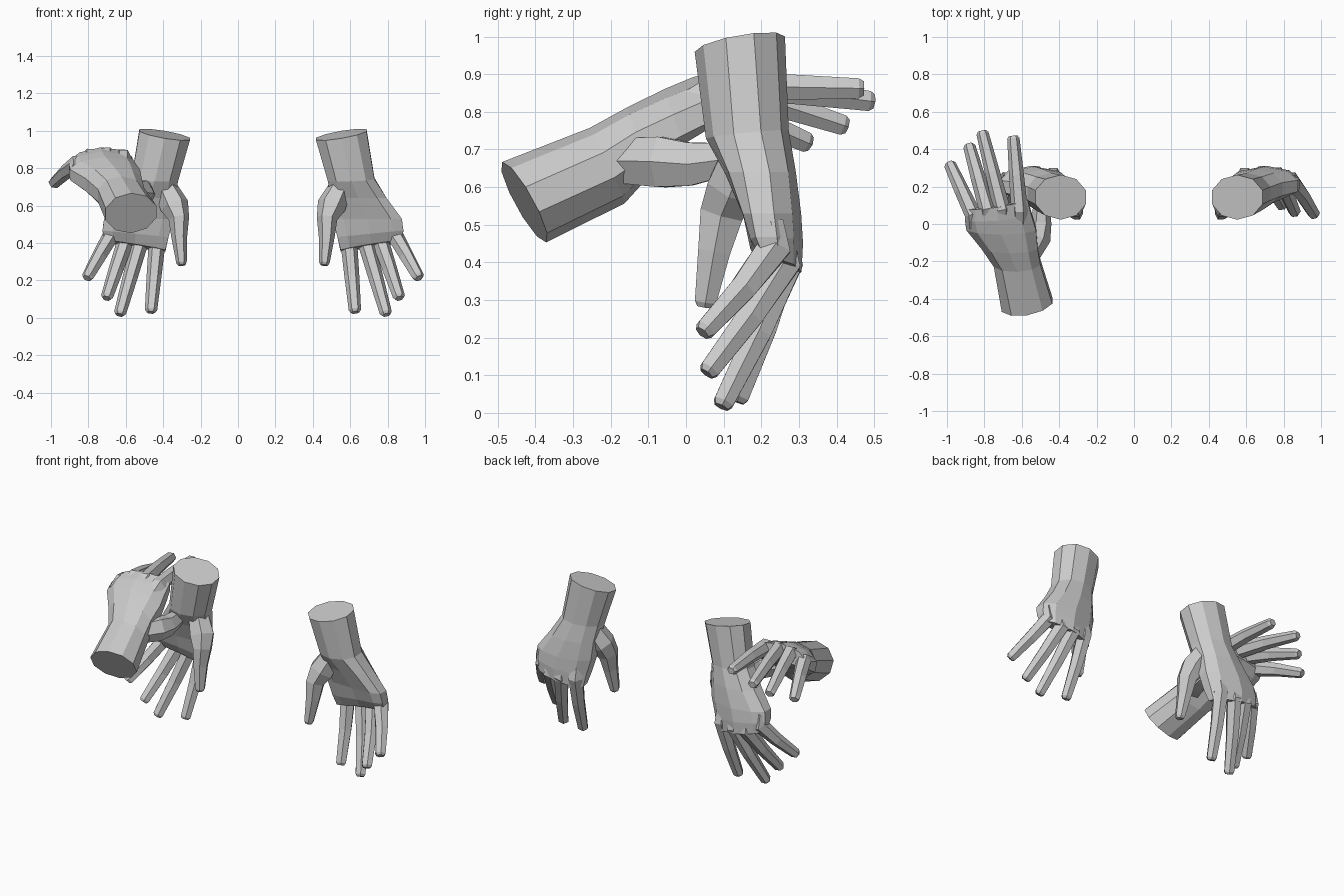
import bpy, bmesh
from math import cos, sin, tau, radians
from mathutils import Vector, Matrix

cube = bpy.data.objects.get("Cube")
if cube:
    bpy.data.objects.remove(cube)

clay = bpy.data.materials.new("grey_clay")
clay.use_nodes = True
colour = (0.6, 0.6, 0.6, 1)
clay.diffuse_color = colour
clay.node_tree.nodes["Principled BSDF"].inputs["Base Color"].default_value = colour


def loft(bm, rings):
    """Skin a list of point rings and cap both ends."""
    loops = [[bm.verts.new(p) for p in ring] for ring in rings]
    n = len(loops[0])
    for a, b in zip(loops, loops[1:]):
        for i in range(n):
            j = (i + 1) % n
            bm.faces.new((a[i], a[j], b[j], b[i]))
    bm.faces.new(loops[0])
    bm.faces.new(loops[-1])


def section(cx, cy, z, rx, ry, tilt_x, tilt_y, arch, power, n=10):
    """Squarish cross-section, tilted and arched across the hand."""
    ring = []
    for k in range(n):
        c, s = cos(tau * (k + 0.5) / n), sin(tau * (k + 0.5) / n)
        u = abs(c) ** power * (1 if c > 0 else -1) * 1.03
        v = abs(s) ** power * (1 if s > 0 else -1)
        ring.append(Vector((cx + rx * u, cy + ry * v - arch * u * u,
                            z + tilt_x * rx * u + tilt_y * ry * v)))
    return ring


def digit(bm, path, n=6):
    """Tube along (x, y, z, half width, half depth) points with a bevelled tip."""
    pts = [Vector(p[:3]) for p in path]
    rings = []
    for i, p in enumerate(path):
        d = (pts[min(i + 1, len(pts) - 1)] - pts[max(i - 1, 0)]).normalized()
        side = (Vector((1, 0, 0)) - d * d.x).normalized()
        up = d.cross(side)
        ring = [pts[i] + side * p[3] * cos(tau * k / n) + up * p[4] * 1.1 * sin(tau * k / n)
                for k in range(n)]
        rings.append(ring)
    tip = pts[-1] + d * 0.014
    rings.append([tip + (q - pts[-1]) * 0.7 for q in rings[-1]])
    loft(bm, rings)


# Forearm, wrist and palm, from the cut end to the knuckles
PALM = [
    (0.552, 0.143, 0.98, 0.138, 0.12, 0.17, 0.17, 0.0, 1.0),
    (0.605, 0.163, 0.74, 0.127, 0.11, 0.04, 0.1, 0.0, 0.95),
    (0.645, 0.197, 0.64, 0.152, 0.095, 0.0, 0.0, 0.01, 0.85),
    (0.69, 0.228, 0.53, 0.188, 0.078, 0.0, 0.0, 0.025, 0.8),
    (0.708, 0.243, 0.45, 0.178, 0.068, 0.1, 0.0, 0.03, 0.75),
    (0.712, 0.257, 0.385, 0.165, 0.05, 0.16, -0.2, 0.03, 0.75),
]

# Knuckle and tip of each finger
FINGERS = [
    ((0.592, 0.258, 0.41), (0.625, 0.14, 0.042)),
    ((0.685, 0.268, 0.40), (0.79, 0.10, 0.028)),
    ((0.765, 0.262, 0.40), (0.86, 0.063, 0.115)),
    ((0.84, 0.235, 0.44), (0.963, 0.052, 0.222)),
]

THUMB = [
    (0.56, 0.17, 0.72, 0.06, 0.06),
    (0.50, 0.125, 0.60, 0.078, 0.07),
    (0.476, 0.095, 0.53, 0.055, 0.06),
    (0.474, 0.075, 0.43, 0.042, 0.045),
    (0.462, 0.052, 0.295, 0.028, 0.03),
]


def build_hand(name, matrix):
    bm = bmesh.new()
    loft(bm, [section(*s) for s in PALM])
    for knuckle, tip in FINGERS:
        a, b = Vector(knuckle), Vector(tip)
        root = a + Vector((0, -0.01, 0.07))
        middle = a.lerp(b, 0.5) + Vector((0, 0.008, 0))
        digit(bm, [(*root, 0.04, 0.035), (*a, 0.045, 0.045),
                   (*middle, 0.04, 0.036), (*b, 0.033, 0.028)])
    digit(bm, THUMB)
    bm.transform(matrix)
    bmesh.ops.recalc_face_normals(bm, faces=bm.faces[:])
    mesh = bpy.data.meshes.new(name)
    bm.to_mesh(mesh)
    bm.free()
    mesh.materials.append(clay)
    bpy.context.collection.objects.link(bpy.data.objects.new(name, mesh))


# Two hanging hands, mirrored
mirror = Matrix.Translation((0.16, 0, 0)) @ Matrix.Scale(-1, 4, (1, 0, 0))
build_hand("left_hanging_hand", Matrix.Identity(4))
build_hand("right_hanging_hand", mirror)

# Reaching hand, swung up and back about its wrist
wrist = Matrix.Translation((0.392, -0.143, -0.98))
place = Matrix.Translation((-0.572, -0.43, 0.56))
build_hand("reaching_hand", place @ Matrix.Rotation(radians(109), 4, 'X') @ wrist @ mirror)
